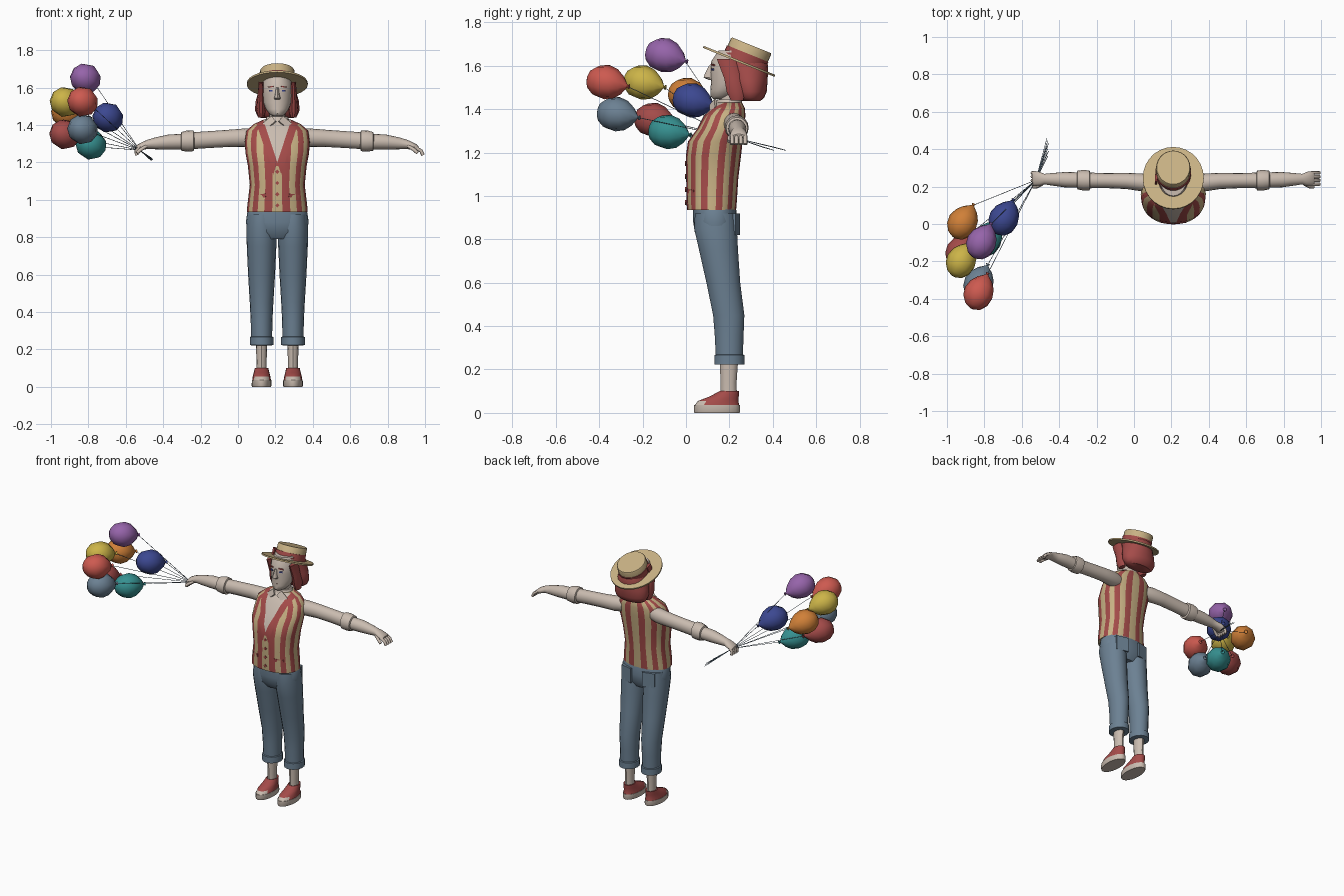
import bpy, bmesh
from math import cos, sin, pi, radians, copysign
from mathutils import Vector, Matrix

if "Cube" in bpy.data.objects:
    bpy.data.objects.remove(bpy.data.objects["Cube"])

CX = 0.21  # centre line of the figure


def material(name, r, g, b):
    m = bpy.data.materials.new(name)
    m.use_nodes = True
    col = [((c / 255 + 0.055) / 1.055) ** 2.4 for c in (r, g, b)] + [1]
    m.diffuse_color = col
    m.node_tree.nodes["Principled BSDF"].inputs["Base Color"].default_value = col
    return m


SKIN = material("pale cream", 202, 188, 176)
STRAW = material("straw", 200, 177, 132)
RED = material("brick red", 164, 75, 73)
DENIM = material("denim blue", 108, 129, 147)
PURPLE = material("purple", 150, 100, 170)
YELLOW = material("yellow", 204, 180, 72)
ORANGE = material("orange", 208, 128, 56)
NAVY = material("navy", 60, 72, 145)
TEAL = material("teal", 54, 145, 145)
SCARLET = material("scarlet", 205, 90, 80)


def finish(name, bm, mats, angle=40, matrix=None):
    bmesh.ops.recalc_face_normals(bm, faces=bm.faces)
    mesh = bpy.data.meshes.new(name)
    bm.to_mesh(mesh)
    bm.free()
    for m in mats:
        mesh.materials.append(m)
    for p in mesh.polygons:
        p.use_smooth = True
    mesh.set_sharp_from_angle(angle=radians(angle))
    ob = bpy.data.objects.new(name, mesh)
    if matrix:
        ob.matrix_world = matrix
    bpy.context.collection.objects.link(ob)
    return ob


def loft_bm(sections, n=16, axis="z", p=1.0, column_mat=None):
    """Join elliptical rings given as (centre, radius_a, radius_b)."""
    u = Vector((1, 0, 0)) if axis == "z" else Vector((0, 1, 0))
    v = Vector((0, 1, 0)) if axis == "z" else Vector((0, 0, 1))
    bm = bmesh.new()
    rings = []
    for c, a, b in sections:
        ring = []
        for i in range(n):
            ca, sa = cos(2 * pi * i / n), sin(2 * pi * i / n)
            ca, sa = copysign(abs(ca) ** p, ca), copysign(abs(sa) ** p, sa)
            ring.append(bm.verts.new(Vector(c) + u * a * ca + v * b * sa))
        rings.append(ring)
    for r0, r1 in zip(rings, rings[1:]):
        for i in range(n):
            j = (i + 1) % n
            f = bm.faces.new((r0[i], r0[j], r1[j], r1[i]))
            if column_mat:
                f.material_index = column_mat(i)
    bm.faces.new(rings[0])
    bm.faces.new(rings[-1])
    return bm


def loft(name, sections, mat, matrix=None, angle=40, **kw):
    return finish(name, loft_bm(sections, **kw), [mat], angle, matrix)


def stack(rows, x=CX):
    """Rows of (z, centre y, radius x, radius y) to loft sections."""
    return [((x, cy, z), a, b) for z, cy, a, b in rows]


def box(name, loc, size, mat, rot=(0, 0, 0)):
    bm = bmesh.new()
    bmesh.ops.create_cube(bm, size=1)
    m = Matrix.Translation(loc)
    for k, ax in enumerate("XYZ"):
        m = m @ Matrix.Rotation(radians(rot[k]), 4, ax)
    return finish(name, bm, [mat], 30, m @ Matrix.Diagonal((*size, 1)))


def tube(name, points, radius, mat, sides=2):
    cu = bpy.data.curves.new(name, "CURVE")
    cu.dimensions = "3D"
    cu.bevel_depth, cu.bevel_resolution, cu.use_fill_caps = radius, sides, True
    sp = cu.splines.new("POLY")
    sp.points.add(len(points) - 1)
    for q, c in zip(sp.points, points):
        q.co = (*c, 1)
    cu.materials.append(mat)
    ob = bpy.data.objects.new(name, cu)
    bpy.context.collection.objects.link(ob)


# Striped vest with cut lapels and shirt front
vest_rows = [(.935, .118, .163, .113), (.97, .118, .16, .116), (1.08, .121, .147, .12),
             (1.18, .126, .157, .127), (1.25, .135, .17, .126), (1.31, .16, .174, .108),
             (1.37, .178, .165, .096), (1.405, .195, .125, .076), (1.43, .2, .07, .058)]
bm = loft_bm(stack(vest_rows), n=48, p=.88, column_mat=lambda i: ((i - 35) // 2) % 2)
SLOPE, TIP = .33, 1.2
for side in (-1, 1):
    for tip in (TIP, TIP - .13):
        front = [f for f in bm.faces if f.calc_center_median().y < .17
                 and f.calc_center_median().z > 1.05]
        geom = list({g for f in front for g in (*f.verts, *f.edges)}) + front
        bmesh.ops.bisect_plane(bm, geom=geom, plane_co=(CX, 0, tip),
                               plane_no=(1, 0, -side * SLOPE), dist=1e-5)
for f in bm.faces:
    c = f.calc_center_median()
    dx = abs(c.x - CX)
    if c.y < .17:
        if dx < (c.z - TIP) * SLOPE:
            f.material_index = 2
        elif dx < (c.z - TIP + .13) * SLOPE and c.z > 1.16:
            f.material_index = 1
finish("vest", bm, [STRAW, RED, SKIN])

for z in (1.15, 1.09, 1.03, .97):
    box("vest_button", (CX, .002, z), (.016, .012, .016), RED, (0, 45, 0))
for s in (-1, 1):
    box("vest_pocket", (CX + s * .088, .025, 1.02), (.062, .012, .02), RED, (0, s * 8, s * 27))
    # Shirt collar flaps
    box("collar_flap", (CX + s * .042, .125, 1.413), (.062, .01, .042), SKIN,
        (-40, s * 32, s * 25))
loft("collar", stack([(1.4, .195, .075, .068), (1.445, .2, .056, .056)]), SKIN)

# Neck, head and face
loft("neck", stack([(1.38, .2, .045, .05), (1.5, .205, .043, .05)]), SKIN)
loft("head", stack([(1.447, .158, .025, .032), (1.46, .163, .044, .05), (1.485, .18, .062, .068),
                    (1.52, .2, .075, .085), (1.57, .21, .08, .098), (1.62, .222, .081, .106),
                    (1.67, .24, .07, .09)]), SKIN, n=20)
loft("nose", stack([(1.535, .115, .015, .01), (1.545, .108, .017, .027), (1.56, .11, .012, .024),
                    (1.6, .118, .007, .012)]), SKIN, n=8)
loft("mouth", stack([(1.492, .122, .01, .006), (1.499, .122, .021, .009), (1.505, .122, .012, .006)]),
     RED, n=8)
for s in (-1, 1):
    box("eye", (CX + s * .034, .122, 1.583), (.021, .008, .009), NAVY, (0, 0, s * 22))
    box("eyebrow", (CX + s * .035, .123, 1.604), (.031, .008, .006), RED, (0, s * 8, s * 22))

# Bobbed hair
loft("hair", stack([(1.437, .3, .088, .042), (1.452, .298, .108, .062), (1.48, .296, .12, .076),
                    (1.53, .29, .115, .086), (1.58, .282, .1, .096), (1.62, .27, .092, .106),
                    (1.66, .25, .08, .1)]), RED, n=20)
for s in (-1, 1):
    loft("side_lock", stack([(1.44, .235, .016, .03), (1.48, .23, .026, .045),
                             (1.54, .215, .02, .04), (1.63, .185, .012, .045)],
                            CX + s * .087), RED, n=10)

# Straw boater, tilted back
tilt = Matrix.Translation((CX, .245, 1.62)) @ Matrix.Rotation(radians(-22), 4, "X")
loft("hat_brim", stack([(-.005, 0, .163, .178), (.005, 0, .163, .178)], 0), STRAW, tilt, n=28)
loft("hat_crown", stack([(0, .022, .092, .1), (.084, .025, .092, .1), (.09, .025, .088, .096)], 0),
     STRAW, tilt, n=28)
loft("hat_band", stack([(.005, .022, .095, .103), (.048, .023, .095, .103)], 0), RED, tilt, n=28)
bow = box("hat_bow", (0, 0, 0), (.012, .04, .045), RED)
bow.matrix_world = tilt @ Matrix.Translation((-.092, -.02, .028)) @ bow.matrix_world

# Jeans
loft("jeans_hips", stack([(.79, .14, .1, .07), (.83, .137, .158, .096), (.88, .135, .168, .102),
                          (.93, .133, .161, .1), (.96, .13, .15, .096)]), DENIM, n=24, p=.9)
leg_rows = [(.23, .2, .056, .062), (.35, .199, .058, .067), (.45, .197, .063, .073),
            (.6, .172, .072, .079), (.75, .15, .079, .091), (.85, .136, .081, .1), (.92, .135, .075, .095)]
cuff_rows = [(.222, .2, .055, .062), (.224, .2, .063, .07), (.266, .2, .063, .07), (.27, .2, .055, .062)]
shoe_rows = [(.035, .143, .05, .103), (.055, .148, .047, .093), (.075, .175, .042, .068),
             (.1, .2, .036, .045), (.098, .2, .029, .038)]
for s in (-1, 1):
    x = CX + s * .084
    loft("jeans_leg", stack(leg_rows, x), DENIM, n=18)
    loft("jeans_cuff", stack(cuff_rows, x), DENIM, n=18)
    box("back_pocket", (x, .232, .87), (.085, .012, .1), DENIM, (0, 0, -s * 14))
    loft("ankle", stack([(.06, .197, .028, .038), (.14, .196, .027, .037), (.24, .198, .031, .042)], x),
         SKIN, n=12)
    # Shoes with a pale sole and toe cap
    loft("shoe_sole", stack([(0, .143, .05, .104), (.006, .143, .053, .107), (.036, .143, .052, .106)], x),
         SKIN, n=20)
    shoe = loft_bm(stack(shoe_rows, x), n=20)
    for f in shoe.faces:
        c = f.calc_center_median()
        f.material_index = 1 if c.y < .1 and c.z < .06 else 0
    finish("shoe_upper", shoe, [RED, SKIN])

# Arms, rolled sleeves and drooping hands; rows are (reach, y, z, radius y, radius z)
sleeve = [(.11, .215, 1.335, .04, .045), (.165, .222, 1.332, .048, .05), (.25, .23, 1.329, .043, .046),
          (.36, .232, 1.322, .04, .045), (.45, .233, 1.316, .042, .045)]
roll = [(.443, .233, 1.315, .04, .042), (.448, .233, 1.315, .053, .055), (.48, .234, 1.314, .055, .057),
        (.512, .235, 1.312, .05, .05), (.516, .235, 1.312, .04, .04)]
forearm = [(.5, .235, 1.311, .041, .042), (.58, .237, 1.309, .041, .04), (.65, .239, 1.302, .033, .032),
           (.69, .24, 1.297, .028, .025), (.715, .242, 1.29, .037, .022), (.745, .243, 1.277, .039, .019),
           (.755, .243, 1.271, .032, .014)]
for s in (-1, 1):
    for name, rows in (("sleeve", sleeve), ("sleeve_roll", roll), ("forearm", forearm)):
        loft(name, [((CX + s * r, y, z), a, b) for r, y, z, a, b in rows], SKIN, axis="x", n=16)
    curl = 0 if s > 0 else .028
    for k in range(4):
        y = .213 + k * .02
        tube("finger", [(CX + s * .738, y, 1.279), (CX + s * (.768 - curl / 2), y, 1.262),
                        (CX + s * (.78 - curl), y, 1.238)], .0095, SKIN)
    tube("thumb", [(CX + s * .7, .215, 1.287), (CX + s * .73, .2, 1.268),
                   (CX + s * .75, .198, 1.25)], .0095, SKIN)

# Balloon bunch with strings gathered in the right hand
balloons = [("purple", PURPLE, (-.81, -.09, 1.645)), ("scarlet", SCARLET, (-.825, -.36, 1.522)),
            ("yellow", YELLOW, (-.918, -.19, 1.52)), ("orange", ORANGE, (-.91, .015, 1.462)),
            ("navy", NAVY, (-.69, .037, 1.437)), ("slate", DENIM, (-.825, -.312, 1.375)),
            ("brick", RED, (-.92, -.14, 1.348)), ("teal", TEAL, (-.78, -.075, 1.293))]
skin_profile = [(-.102, .014), (-.088, .046), (-.053, .073), (-.01, .081), (.035, .069),
                (.07, .043), (.092, .015), (.1, .005), (.109, .012)]
fist = Vector((-.525, .235, 1.265))
for k, (label, mat, pos) in enumerate(balloons):
    pos = Vector(pos)
    axis = (Vector((.38, .88, -.12)) + .25 * (fist - pos).normalized()).normalized()
    turn = Matrix.Translation(pos) @ axis.to_track_quat("Z", "Y").to_matrix().to_4x4()
    loft(label + "_balloon", stack([(z, 0, r, r) for z, r in skin_profile], 0), mat, turn, 60, n=9)
    tail = Vector((-.465 + .004 * (k % 3), .46 - .014 * k, 1.21 + .004 * (k % 4)))
    tube(label + "_string", [pos + axis * .1, fist, tail], .0016, DENIM, 0)
